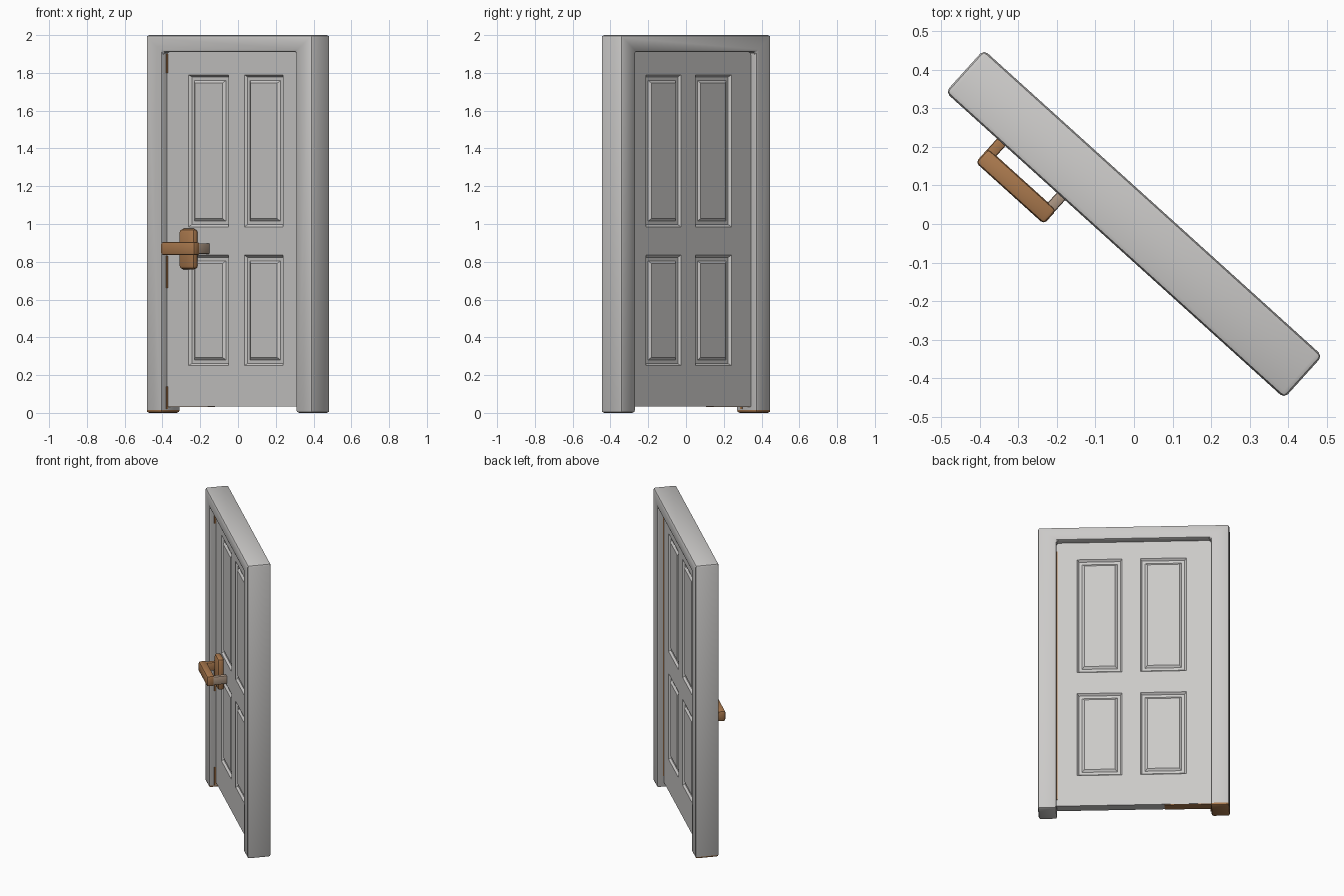
import bpy, bmesh, math
from mathutils import Matrix, Vector

cube = bpy.data.objects.get("Cube")
if cube:
    bpy.data.objects.remove(cube, do_unlink=True)

# The whole door stands turned about the vertical axis
TURN = Matrix.Rotation(math.radians(-42.1), 4, "Z")


def material(name, rgb):
    mat = bpy.data.materials.new(name)
    mat.use_nodes = True
    mat.diffuse_color = (*rgb, 1)
    bsdf = next(n for n in mat.node_tree.nodes if n.type == "BSDF_PRINCIPLED")
    bsdf.inputs["Base Color"].default_value = (*rgb, 1)
    return mat


GREY = material("painted grey", (0.60, 0.59, 0.58))
BROWN = material("warm brown", (0.40, 0.19, 0.075))
TAN = material("worn tan", (0.42, 0.31, 0.23))


def finish(bm, name, *mats):
    bmesh.ops.recalc_face_normals(bm, faces=bm.faces)
    bm.transform(TURN)
    mesh = bpy.data.meshes.new(name)
    bm.to_mesh(mesh)
    bm.free()
    for mat in mats:
        mesh.materials.append(mat)
    obj = bpy.data.objects.new(name, mesh)
    bpy.context.collection.objects.link(obj)
    bpy.context.view_layer.objects.active = obj
    bpy.ops.object.select_all(action="DESELECT")
    obj.select_set(True)
    bpy.ops.object.shade_smooth_by_angle(angle=math.radians(30))
    return obj


def extrude_front(bm, faces, depth):
    out = bmesh.ops.extrude_face_region(bm, geom=faces, use_keep_orig=True)
    verts = [g for g in out["geom"] if isinstance(g, bmesh.types.BMVert)]
    bmesh.ops.translate(bm, verts=verts, vec=(0, depth, 0))


def bevel_edges(bm, width, segments=2):
    bm.normal_update()
    edges = [e for e in bm.edges if e.calc_face_angle(0) > 0.5]
    bmesh.ops.bevel(bm, geom=edges, offset=width, segments=segments,
                    profile=0.5, affect="EDGES")


def box(name, lo, hi, mat, bevel=0.0):
    lo, hi = Vector(lo), Vector(hi)
    bm = bmesh.new()
    bmesh.ops.create_cube(bm, size=1)
    bmesh.ops.scale(bm, vec=hi - lo, verts=bm.verts)
    bmesh.ops.translate(bm, vec=(lo + hi) / 2, verts=bm.verts)
    if bevel:
        bevel_edges(bm, bevel)
    return finish(bm, name, mat)


# Frame: an arch of two jambs and a lintel, with a stained foot
W, IN, HALF, TOP, LINTEL = 0.592, 0.477, 0.074, 2.0, 1.91
bm = bmesh.new()
arch = [(-W, 0), (-IN, 0), (-IN, LINTEL), (IN, LINTEL),
        (IN, 0), (W, 0), (W, TOP), (-W, TOP)]
face = bm.faces.new([bm.verts.new((x, -HALF, z)) for x, z in arch])
extrude_front(bm, [face], 2 * HALF)
bmesh.ops.recalc_face_normals(bm, faces=bm.faces)
bevel_edges(bm, 0.014)
for f in bm.faces:
    c = f.calc_center_median()
    f.material_index = int(c.x < 0 and c.z < 0.02)
finish(bm, "door_frame", GREY, BROWN)

# Door leaf: grid of stiles and rails with four raised panels on each side
xs = [-0.48, -0.325, -0.04, 0.073, 0.35, 0.48]
zs = [0.035, 0.25, 0.835, 0.985, 1.79, 1.912]
bm = bmesh.new()
grid = [[bm.verts.new((x, -0.031, z)) for x in xs] for z in zs]
for j in range(5):
    for i in range(5):
        bm.faces.new((grid[j][i], grid[j][i + 1],
                      grid[j + 1][i + 1], grid[j + 1][i]))
extrude_front(bm, bm.faces[:], 0.062)
bmesh.ops.recalc_face_normals(bm, faces=bm.faces)
bm.normal_update()
panels = []
for f in bm.faces:
    c = f.calc_center_median()
    columns = xs[1] < c.x < xs[2] or xs[3] < c.x < xs[4]
    rows = zs[1] < c.z < zs[2] or zs[3] < c.z < zs[4]
    if columns and rows and abs(f.normal.y) > 0.9:
        panels.append(f)
for width, depth in ((0.016, -0.013), (0.026, 0.0), (0.02, 0.011)):
    bmesh.ops.inset_individual(bm, faces=panels, thickness=width, depth=depth)
finish(bm, "door_leaf", GREY)

# Stains on the latch side, under the leaf and along the hinge seam
box("leaf_underside_stain", (-IN, -0.029, 0.031), (-0.19, 0.029, 0.036), BROWN)
for name, z0, z1 in (("latch_stain", 0.66, 0.83), ("upper_stain", 1.8, 1.9),
                     ("lower_stain", 0.02, 0.14)):
    box(name, (-0.478, -0.042, z0), (-0.473, -0.029, z1), BROWN)
box("hinge_seam_stain", (0.473, 0.029, 0.08), (0.478, 0.037, 1.85), BROWN)

# Handle: rounded back plate, grip bar and two arms
box("handle_plate", (-0.365, -0.07, 0.76), (-0.255, -0.025, 0.975), BROWN, 0.02)
box("handle_grip", (-0.412, -0.157, 0.835), (-0.173, -0.108, 0.905), BROWN, 0.011)
for name, x, mat in (("handle_outer_arm", -0.412, BROWN),
                     ("handle_inner_arm", -0.203, TAN)):
    box(name, (x, -0.13, 0.842), (x + 0.029, -0.025, 0.898), mat, 0.006)
